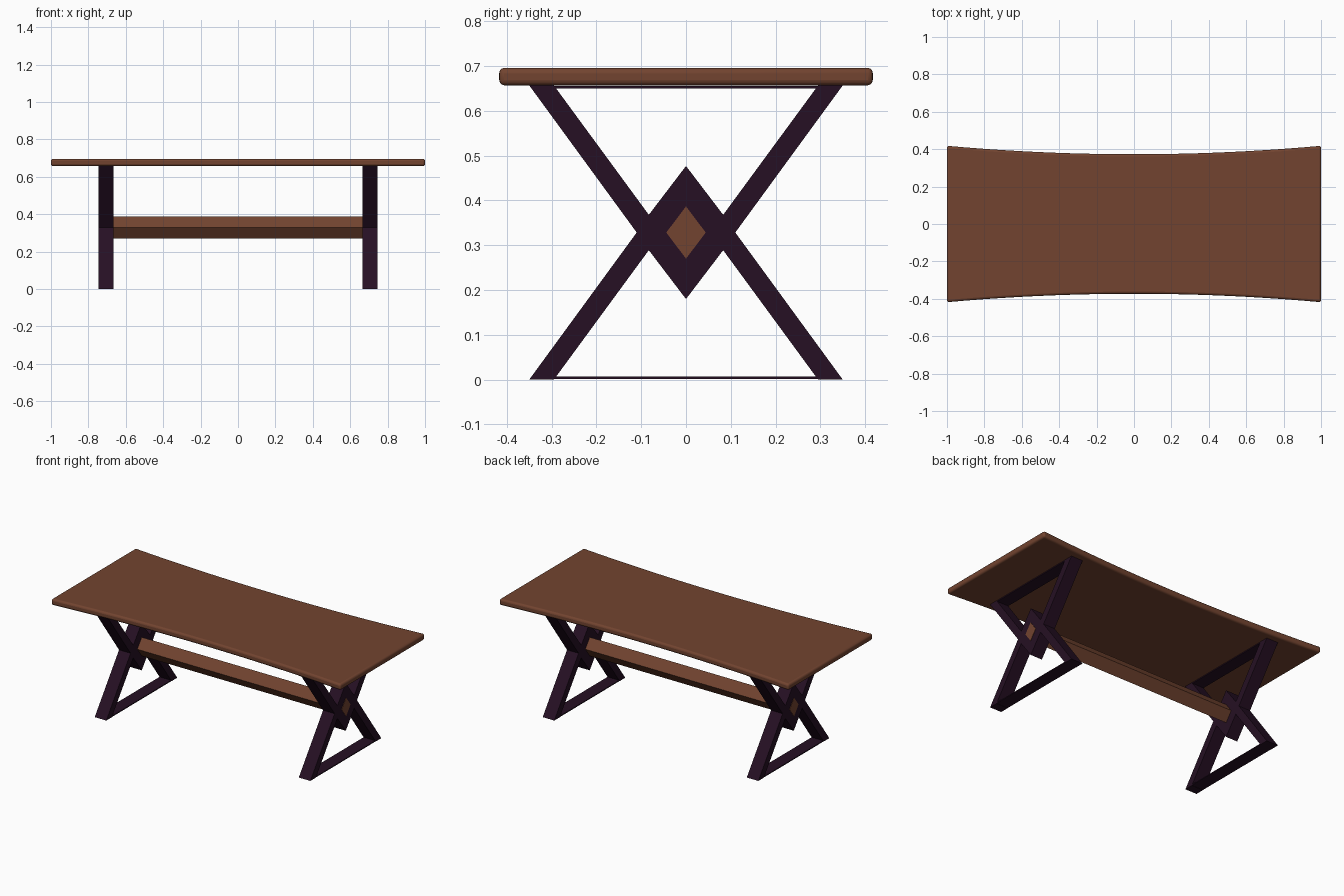
import bpy, bmesh

if "Cube" in bpy.data.objects:
    bpy.data.objects.remove(bpy.data.objects["Cube"])

def material(name, rgb):
    m = bpy.data.materials.new(name)
    m.diffuse_color = (*rgb, 1)
    m.use_nodes = True
    m.node_tree.nodes["Principled BSDF"].inputs["Base Color"].default_value = m.diffuse_color
    return m

wood = material("warm brown wood", (0.168, 0.057, 0.029))
dark = material("dark plum", (0.019, 0.005, 0.017))

def extrude(name, points, offset, mat, bevel=0):
    """Build a prism from a closed outline, pushed along the offset vector."""
    bm = bmesh.new()
    face = bm.faces.new([bm.verts.new(p) for p in points])
    new = bmesh.ops.extrude_face_region(bm, geom=[face])["geom"]
    bmesh.ops.translate(bm, vec=offset, verts=[v for v in new if isinstance(v, bmesh.types.BMVert)])
    bmesh.ops.recalc_face_normals(bm, faces=bm.faces)
    mesh = bpy.data.meshes.new(name)
    bm.to_mesh(mesh)
    bm.free()
    obj = bpy.data.objects.new(name, mesh)
    bpy.context.collection.objects.link(obj)
    mesh.materials.append(mat)
    if bevel:
        b = obj.modifiers.new("rounded edge", 'BEVEL')
        b.width, b.segments = bevel, 3
        b.limit_method, b.angle_limit = 'ANGLE', 0.6
        bpy.context.view_layer.objects.active = obj
        obj.select_set(True)
        bpy.ops.object.shade_smooth_by_angle(angle=0.7)
        obj.select_set(False)
    return obj

# Tabletop with waisted long sides
N = 24
xs = [-1 + 2 * i / N for i in range(N + 1)]
half = lambda x: 0.373 + 0.045 * x * x
outline = [(x, -half(x), 0.657) for x in xs] + [(x, half(x), 0.657) for x in reversed(xs)]
extrude("tabletop", outline, (0, 0, 0.039), wood, 0.012)

# Crossed legs: lower half outline, mirrored upward about the mid height
TOP = 0.657
lower = [(-0.35, 0), (-0.295, 0), (-0.083, 0.289), (0, 0.18),
         (0.083, 0.289), (0.295, 0), (0.35, 0), (0.11, TOP / 2)]
upper = [(y, TOP - z) for y, z in reversed(lower[:-1])]
profile = lower + upper + [(-0.11, TOP / 2)]

for side, x0 in (("left", -0.745), ("right", 0.665)):
    extrude(side + "_crossed_legs", [(x0, y, z) for y, z in profile], (0.08, 0, 0), dark)
    # Thin flat straps joining the leg ends
    for label, z in (("foot", 0.001), ("top", 0.650)):
        strap = [(x0, -0.31, z), (x0 + 0.08, -0.31, z), (x0 + 0.08, 0.31, z), (x0, 0.31, z)]
        extrude(f"{side}_{label}_strap", strap, (0, 0, 0.006), dark)

# Diamond stretcher running through both leg frames
diamond = [(0, 0.27), (0.044, 0.3285), (0, 0.387), (-0.044, 0.3285)]
extrude("stretcher", [(-0.747, y, z) for y, z in diamond], (1.494, 0, 0), wood)
